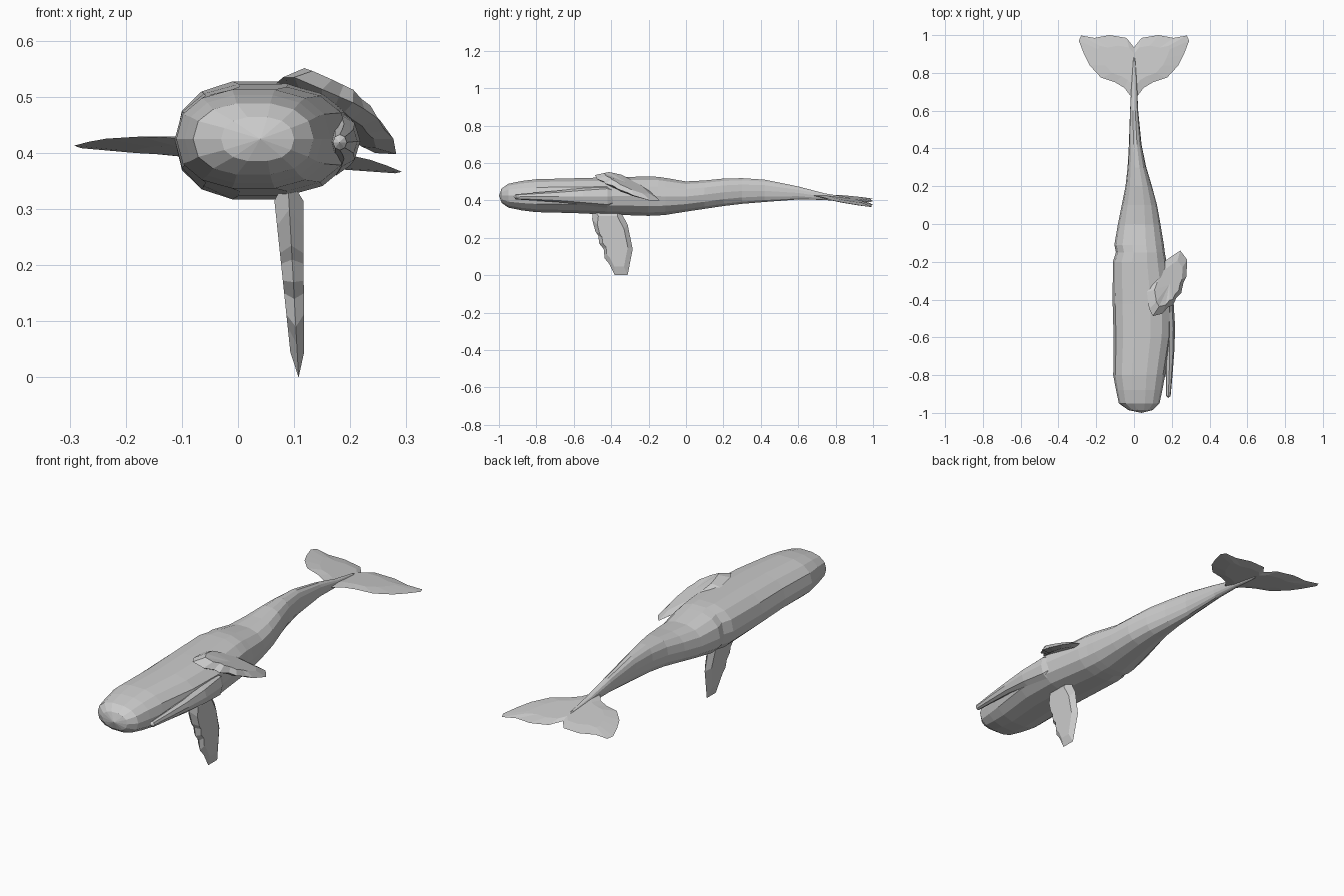
import bpy, bmesh, math
from mathutils import Vector

skin = bpy.data.materials.new("grey skin")
skin.diffuse_color = (0.6, 0.6, 0.6, 1)


def finish(bm, name):
    bmesh.ops.recalc_face_normals(bm, faces=bm.faces)
    me = bpy.data.meshes.new(name)
    bm.to_mesh(me)
    bm.free()
    me.materials.append(skin)
    ob = bpy.data.objects.new(name, me)
    bpy.context.collection.objects.link(ob)
    return ob


def loft(name, stations, sides, power, nose, tail):
    """Skin superellipse sections (y, xmin, xmax, zmin, zmax), closed to points."""
    bm = bmesh.new()
    rings = []
    for y, x0, x1, z0, z1 in stations:
        ring = []
        for i in range(sides):
            a = 2 * math.pi * i / sides
            c, s = math.cos(a), math.sin(a)
            px = math.copysign(abs(c) ** (2 / power), c)
            pz = math.copysign(abs(s) ** (2 / power), s)
            ring.append(bm.verts.new(((x0 + x1) / 2 + (x1 - x0) / 2 * px, y,
                                      (z0 + z1) / 2 + (z1 - z0) / 2 * pz)))
        rings.append(ring)
    for r, q in zip(rings, rings[1:]):
        for i in range(sides):
            j = (i + 1) % sides
            bm.faces.new((r[i], r[j], q[j], q[i]))
    for ring, tip in ((rings[0], nose), (rings[-1], tail)):
        v = bm.verts.new(tip)
        for i in range(sides):
            bm.faces.new((ring[i], ring[(i + 1) % sides], v))
    return finish(bm, name)


def blade(name, outline, centre, thick, place, inner=0.6):
    """Lens-shaped fin: sharp rim, raised inner ring and centre on both sides."""
    bm = bmesh.new()
    c = Vector(centre)
    pts = [Vector(p) for p in outline]
    n = len(pts)
    rim = [bm.verts.new(place(p.x, p.y, 0)) for p in pts]
    for side in (1, -1):
        ring = []
        for p in pts:
            q = c.lerp(p, inner)
            ring.append(bm.verts.new(place(q.x, q.y, side * thick(q))))
        mid = bm.verts.new(place(c.x, c.y, side * thick(c)))
        for i in range(n):
            j = (i + 1) % n
            bm.faces.new((rim[i], rim[j], ring[j], ring[i]))
            bm.faces.new((ring[i], ring[j], mid))
    return finish(bm, name)


# Body lying on its side, back towards -x, tapering to the tail stock
loft("body", [
    (-0.985, -0.03, 0.10, 0.385, 0.465),
    (-0.95, -0.08, 0.135, 0.36, 0.49),
    (-0.88, -0.095, 0.15, 0.345, 0.505),
    (-0.80, -0.11, 0.165, 0.335, 0.515),
    (-0.60, -0.108, 0.197, 0.33, 0.52),
    (-0.42, -0.113, 0.203, 0.322, 0.525),
    (-0.20, -0.112, 0.172, 0.315, 0.53),
    (-0.15, -0.096, 0.163, 0.317, 0.528),
    (-0.11, -0.104, 0.158, 0.32, 0.522),
    (0.00, -0.085, 0.14, 0.338, 0.503),
    (0.10, -0.065, 0.122, 0.353, 0.508),
    (0.20, -0.045, 0.095, 0.368, 0.518),
    (0.30, -0.034, 0.065, 0.38, 0.52),
    (0.42, -0.027, 0.04, 0.39, 0.512),
    (0.60, -0.021, 0.022, 0.404, 0.475),
    (0.74, -0.014, 0.016, 0.402, 0.438),
    (0.86, -0.006, 0.008, 0.39, 0.418),
], 14, 2.35, (0.04, -1.0, 0.425), (0, 0.92, 0.396))

# Narrow lower jaw along the belly side of the head
loft("lower_jaw", [
    (-0.91, 0.169, 0.194, 0.405, 0.433),
    (-0.80, 0.168, 0.204, 0.398, 0.442),
    (-0.68, 0.165, 0.213, 0.39, 0.452),
    (-0.55, 0.150, 0.218, 0.375, 0.467),
    (-0.42, 0.140, 0.210, 0.36, 0.48),
], 8, 2, (0.181, -0.922, 0.419), (0.15, -0.28, 0.42))

# Tail flukes: half outline mirrored across the middle
half = [(0.02, 0.68), (0.05, 0.72), (0.10, 0.75), (0.175, 0.775), (0.235, 0.84),
        (0.265, 0.90), (0.292, 0.97), (0.28, 0.998), (0.21, 0.985),
        (0.13, 1.0), (0.04, 0.985), (0.02, 0.96)]
flukes = half + [(0, 0.935)] + [(-x, y) for x, y in reversed(half)]
blade("tail_flukes", flukes, (0, 0.84), lambda p: 0.008,
      lambda x, y, w: (x, y, 0.386 - 0.08 * x + (1 - y) * 0.13 + w), 0.65)

# Lower flipper hanging straight down, with a notched leading edge
low = [(-0.495, 0.36), (-0.502, 0.30), (-0.485, 0.235), (-0.468, 0.21),
       (-0.465, 0.17), (-0.44, 0.14), (-0.435, 0.09), (-0.41, 0.06),
       (-0.38, 0.0), (-0.312, 0.0), (-0.285, 0.14), (-0.312, 0.27), (-0.36, 0.36)]
blade("lower_flipper", low, (-0.39, 0.18), lambda p: 0.01 + 0.05 * p.y,
      lambda y, z, w: (0.108 - 0.055 * z + w, y, z), 0.75)

# Upper flipper folded back and down over the belly side
high = [(0.068, -0.36), (0.08, -0.45), (0.10, -0.487), (0.15, -0.475),
        (0.18, -0.44), (0.205, -0.432), (0.225, -0.39), (0.25, -0.365),
        (0.262, -0.31), (0.277, -0.28), (0.282, -0.19), (0.245, -0.14),
        (0.20, -0.17), (0.13, -0.22), (0.09, -0.30)]


def drape(x, y, w):
    z = 0.535 - 0.43 * max(0, x - 0.1) - 0.28 * max(0, y + 0.4)
    return (x + 0.4 * w, y, z + w)


blade("upper_flipper", high, (0.18, -0.32), lambda p: 0.017 - 0.04 * (p.y + 0.32), drape, 0.7)
